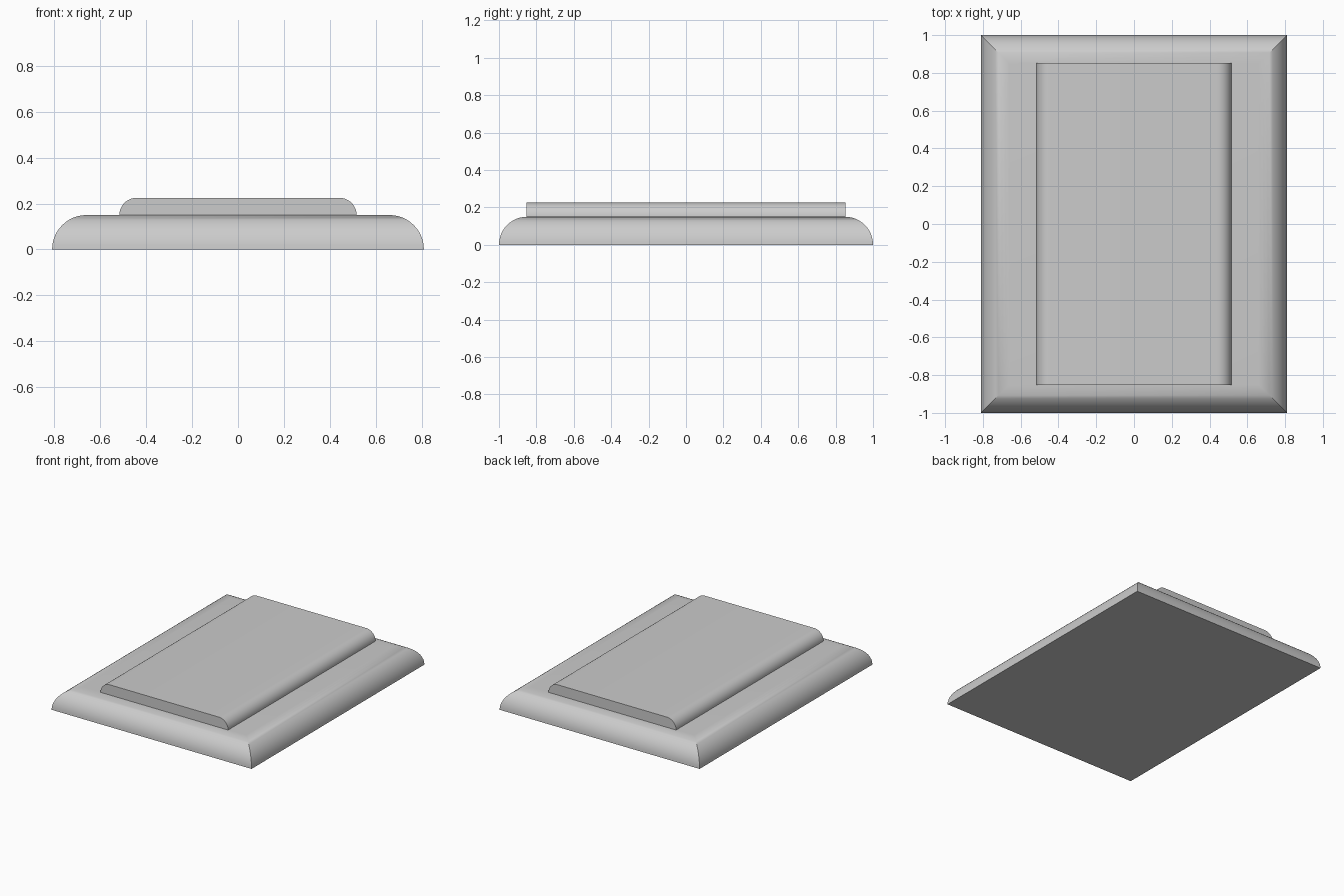
import bpy, bmesh, math

if "Cube" in bpy.data.objects:
    bpy.data.objects.remove(bpy.data.objects["Cube"], do_unlink=True)

grey = bpy.data.materials.new("light_grey")
grey.use_nodes = True
colour = (0.6, 0.6, 0.6, 1)
grey.diffuse_color = colour
grey.node_tree.nodes["Principled BSDF"].inputs["Base Color"].default_value = colour

STEPS = 12


def quarter_round(radius):
    """Inset and height of each step up a quarter circle."""
    angles = [math.pi / 2 * i / STEPS for i in range(STEPS + 1)]
    return [(radius * (1 - math.cos(a)), radius * math.sin(a)) for a in angles]


def loft(name, loops):
    """Skin a stack of closed loops and cap both ends."""
    bm = bmesh.new()
    rings = [[bm.verts.new(p) for p in loop] for loop in loops]
    for low, high in zip(rings, rings[1:]):
        for i in range(len(low)):
            j = (i + 1) % len(low)
            bm.faces.new((low[i], low[j], high[j], high[i]))
    bm.faces.new(rings[0])
    bm.faces.new(rings[-1])
    bmesh.ops.recalc_face_normals(bm, faces=bm.faces)
    mesh = bpy.data.meshes.new(name)
    bm.to_mesh(mesh)
    bm.free()
    mesh.materials.append(grey)
    obj = bpy.data.objects.new(name, mesh)
    bpy.context.collection.objects.link(obj)
    bpy.ops.object.select_all(action='DESELECT')
    obj.select_set(True)
    bpy.context.view_layer.objects.active = obj
    bpy.ops.object.shade_smooth_by_angle(angle=math.radians(30))
    return obj


# Base slab with rounded, mitred edges
HALF_X, HALF_Y, BASE_TOP = 0.81, 1.0, 0.15
corners = ((-1, -1), (1, -1), (1, 1), (-1, 1))
loft("base_slab", [[(sx * (HALF_X - inset), sy * (HALF_Y - inset), z) for sx, sy in corners]
                   for inset, z in quarter_round(BASE_TOP)])

# Raised panel, rounded along its two long edges
PANEL_X, PANEL_Y, PANEL_H = 0.517, 0.853, 0.075
right = [(PANEL_X - inset, BASE_TOP + z) for inset, z in quarter_round(PANEL_H)]
profile = right + [(-x, z) for x, z in reversed(right)]
loft("raised_panel", [[(x, y, z) for x, z in profile] for y in (-PANEL_Y, PANEL_Y)])
